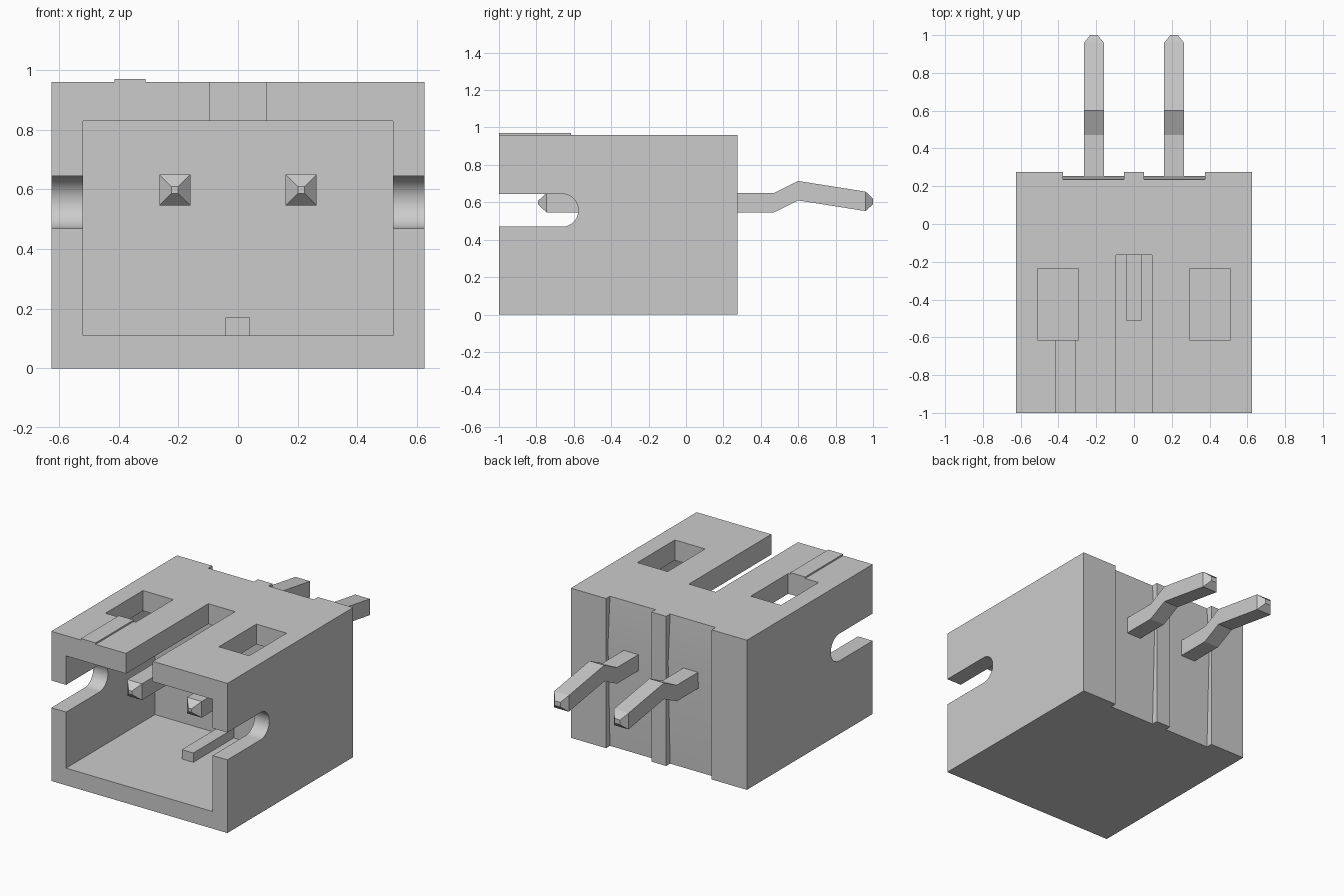
import bpy, bmesh, math

if "Cube" in bpy.data.objects:
    bpy.data.objects.remove(bpy.data.objects["Cube"])


def mesh_object(name, bm):
    bmesh.ops.recalc_face_normals(bm, faces=bm.faces[:])
    mesh = bpy.data.meshes.new(name)
    bm.to_mesh(mesh)
    bm.free()
    obj = bpy.data.objects.new(name, mesh)
    bpy.context.collection.objects.link(obj)
    return obj


def prism(name, x0, x1, profile):
    """Extrude a (y, z) profile from x0 to x1."""
    bm = bmesh.new()
    face = bm.faces.new([bm.verts.new((x0, y, z)) for y, z in profile])
    ext = bmesh.ops.extrude_face_region(bm, geom=[face])
    moved = [v for v in ext["geom"] if isinstance(v, bmesh.types.BMVert)]
    bmesh.ops.translate(bm, vec=(x1 - x0, 0, 0), verts=moved)
    return mesh_object(name, bm)


def box(name, x0, x1, y0, y1, z0, z1):
    return prism(name, x0, x1, [(y0, z0), (y1, z0), (y1, z1), (y0, z1)])


def cut(target, cutter):
    mod = target.modifiers.new("cut", "BOOLEAN")
    mod.operation = "DIFFERENCE"
    mod.solver = "EXACT"
    mod.object = cutter
    bpy.context.view_layer.objects.active = target
    bpy.ops.object.modifier_apply(modifier=mod.name)
    bpy.data.objects.remove(cutter)


# Housing shell with open front and a slot in its top
housing = box("housing", -0.625, 0.625, -1, 0.275, 0, 0.96)
cut(housing, box("cavity", -0.52, 0.52, -1.1, -0.10, 0.11, 0.83))
cut(housing, box("top_slot", -0.095, 0.095, -1.1, -0.165, 0.7, 1.1))

# Round-ended notch through both side walls
r = 0.0875
notch = [(-1.1, 0.557 - r)]
for i in range(25):
    a = -math.pi / 2 + math.pi * i / 24
    notch.append((-0.663 + r * math.cos(a), 0.557 + r * math.sin(a)))
notch.append((-1.1, 0.557 + r))
cut(housing, prism("side_notch", -0.8, 0.8, notch))

# Top windows and shallow, slightly bowed recesses in the back
recess = [(0.235, -0.001), (0.255, 0.66), (0.235, 0.961),
          (0.235, 1.1), (0.4, 1.1), (0.4, -0.1), (0.235, -0.1)]
for a, b in ((-0.51, -0.295), (0.295, 0.51)):
    cut(housing, box("window", a, b, -0.615, -0.235, 0.7, 1.1))
for a, b in ((-0.375, -0.052), (0.052, 0.375)):
    cut(housing, prism("back_recess", a, b, recess))

bpy.context.view_layer.objects.active = housing
housing.select_set(True)
bpy.ops.object.shade_smooth_by_angle(angle=math.radians(20))
housing.select_set(False)

# Raised strip on top and guide rib on the cavity floor
box("top_marker_strip", -0.415, -0.31, -1, -0.615, 0.95, 0.97)
box("floor_guide_rib", -0.042, 0.04, -0.51, -0.09, 0.10, 0.17)

# Bent square pins: y, centre z, half width, half height
stations = [(-0.79, 0.598, 0.011, 0.011), (-0.745, 0.598, 0.052, 0.052),
            (0.47, 0.598, 0.052, 0.052), (0.60, 0.662, 0.052, 0.052),
            (0.96, 0.605, 0.052, 0.052), (1.0, 0.605, 0.02, 0.015)]
for side, x in (("left", -0.212), ("right", 0.212)):
    bm = bmesh.new()
    rings = [[bm.verts.new((x + sx * w, y, z + sz * h))
              for sx, sz in ((-1, -1), (1, -1), (1, 1), (-1, 1))]
             for y, z, w, h in stations]
    for p, q in zip(rings, rings[1:]):
        for i in range(4):
            j = (i + 1) % 4
            bm.faces.new((p[i], p[j], q[j], q[i]))
    bm.faces.new(rings[0])
    bm.faces.new(rings[-1])
    mesh_object("contact_pin_" + side, bm)
